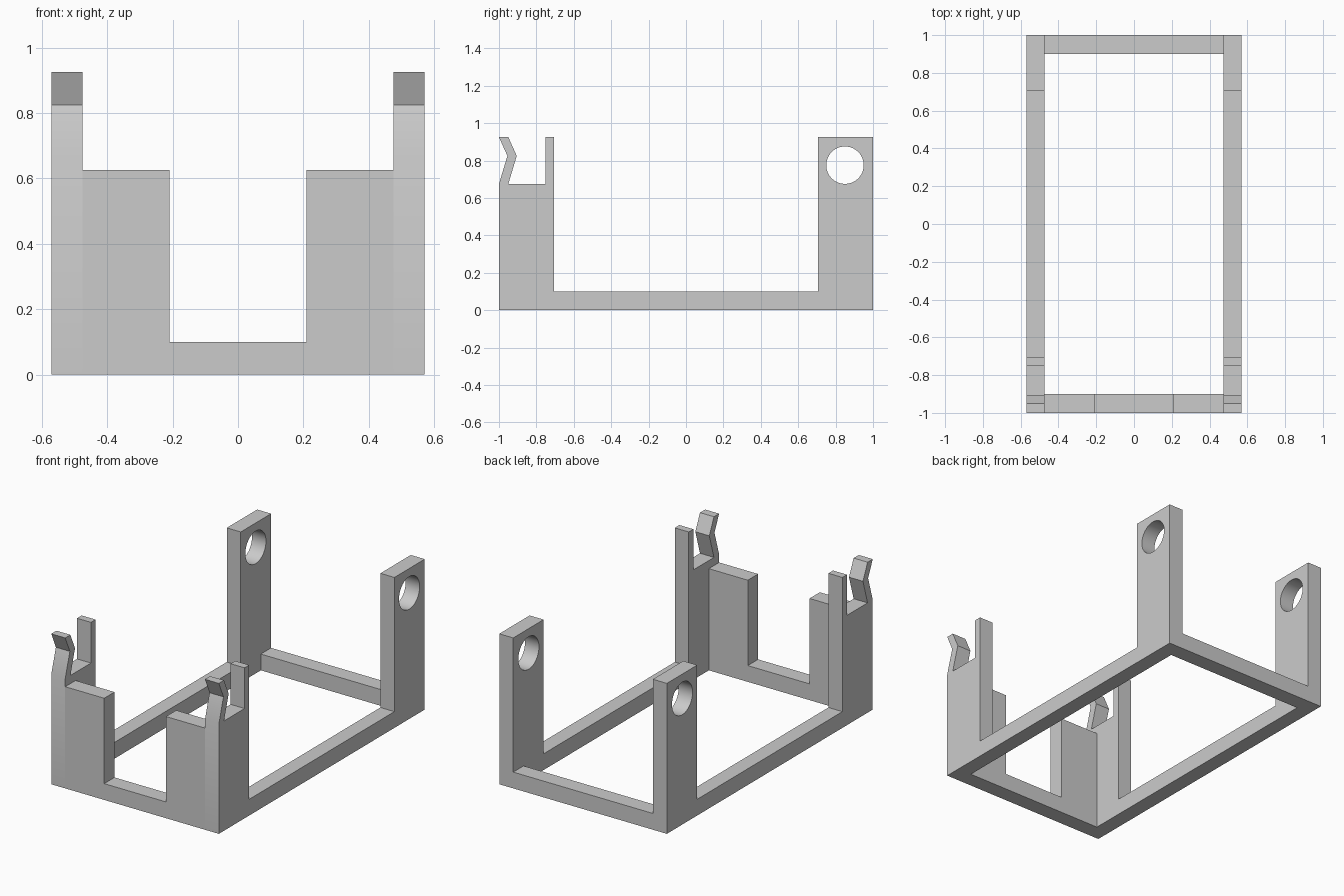
import bpy, bmesh, math
from mathutils import Vector

cube = bpy.data.objects.get("Cube")
if cube:
    bpy.data.objects.remove(cube, do_unlink=True)

grey = bpy.data.materials.new("light_grey")
grey.use_nodes = True
colour = (0.6, 0.6, 0.6, 1)
grey.diffuse_color = colour
grey.node_tree.nodes["Principled BSDF"].inputs["Base Color"].default_value = colour

WIDTH, INNER, RAIL, TOP = 0.57, 0.475, 0.1, 0.925


def activate(obj):
    bpy.ops.object.select_all(action="DESELECT")
    obj.select_set(True)
    bpy.context.view_layer.objects.active = obj


def extrude_profile(name, points, place, depth):
    """Fill a flat outline, placed in space by a function, and extrude it."""
    bm = bmesh.new()
    face = bm.faces.new([bm.verts.new(place(a, b)) for a, b in points])
    new = bmesh.ops.extrude_face_region(bm, geom=[face])["geom"]
    moved = [v for v in new if isinstance(v, bmesh.types.BMVert)]
    bmesh.ops.translate(bm, verts=moved, vec=Vector(depth))
    bmesh.ops.recalc_face_normals(bm, faces=bm.faces)
    mesh = bpy.data.meshes.new(name)
    bm.to_mesh(mesh)
    bm.free()
    mesh.materials.append(grey)
    obj = bpy.data.objects.new(name, mesh)
    bpy.context.collection.objects.link(obj)
    return obj


# Side outline: rear post, long rail, front post with slot and bent spring clip
side = [(-1, 0), (1, 0), (1, TOP), (0.705, TOP), (0.705, RAIL), (-0.705, RAIL),
        (-0.705, TOP), (-0.75, TOP), (-0.75, 0.675), (-0.95, 0.675),
        (-0.905, 0.825), (-0.95, TOP), (-1, TOP), (-0.955, 0.825), (-1, 0.675)]

for name, x in (("left_side_frame", INNER), ("right_side_frame", -WIDTH)):
    frame = extrude_profile(name, side, lambda a, b: (x, a, b), (WIDTH - INNER, 0, 0))

    # Round hole through the rear post
    bpy.ops.mesh.primitive_cylinder_add(vertices=64, radius=0.1, depth=0.4,
                                        location=(x, 0.85, 0.775),
                                        rotation=(0, math.pi / 2, 0))
    cutter = bpy.context.object
    cutter.hide_render = True
    cutter.data.materials.append(grey)
    hole = frame.modifiers.new("hole", "BOOLEAN")
    hole.operation, hole.solver, hole.object = "DIFFERENCE", "EXACT", cutter
    activate(frame)
    bpy.ops.object.modifier_apply(modifier="hole")
    bpy.data.objects.remove(cutter, do_unlink=True)
    activate(frame)
    bpy.ops.object.shade_smooth_by_angle(angle=math.radians(30))

# Front panel with a wide notch, and plain rear rail
half = [(0.21, RAIL), (0.21, 0.625), (INNER, 0.625), (INNER, 0)]
front = half + [(-a, b) for a, b in reversed(half)]
extrude_profile("front_panel", front, lambda a, b: (a, -1, b), (0, RAIL, 0))

rear = [(-INNER, 0), (INNER, 0), (INNER, RAIL), (-INNER, RAIL)]
extrude_profile("rear_rail", rear, lambda a, b: (a, 1 - RAIL, b), (0, RAIL, 0))
